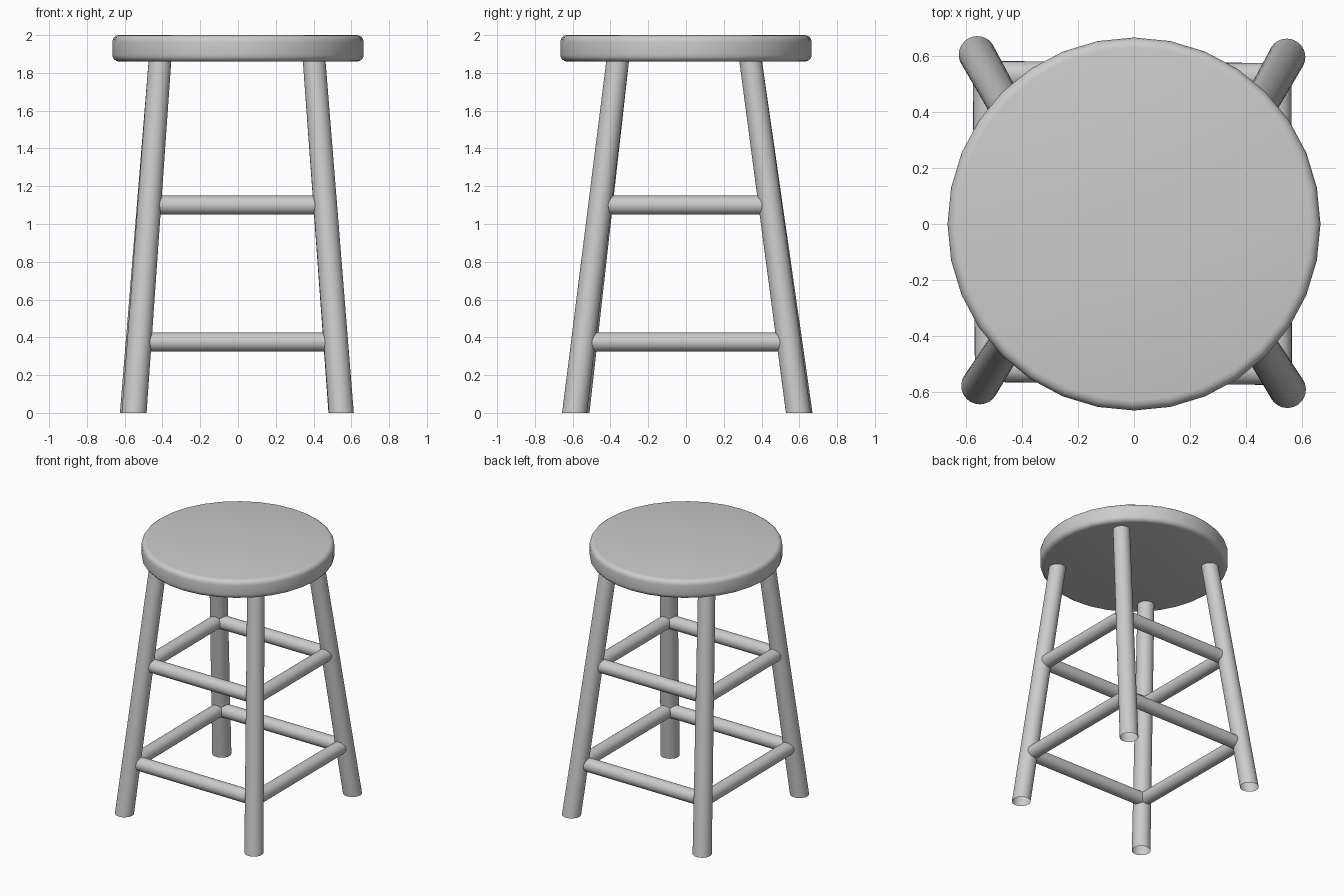
import bpy, bmesh, math
from mathutils import Vector

cube = bpy.data.objects.get("Cube")
if cube:
    bpy.data.objects.remove(cube, do_unlink=True)

grey = bpy.data.materials.new("plain_grey")
grey.use_nodes = True
colour = (0.6, 0.6, 0.6, 1)
grey.diffuse_color = colour
grey.node_tree.nodes["Principled BSDF"].inputs["Base Color"].default_value = colour


def make_object(name, bm):
    bmesh.ops.recalc_face_normals(bm, faces=bm.faces)
    mesh = bpy.data.meshes.new(name)
    bm.to_mesh(mesh)
    bm.free()
    obj = bpy.data.objects.new(name, mesh)
    mesh.materials.append(grey)
    bpy.context.collection.objects.link(obj)
    bpy.ops.object.select_all(action="DESELECT")
    obj.select_set(True)
    bpy.context.view_layer.objects.active = obj
    bpy.ops.object.shade_smooth_by_angle(angle=math.radians(40))
    return obj


def loft(name, rings, sides, u, v, caps=False):
    """Skin circles, given as (centre, radius), lying in the plane of u and v."""
    bm = bmesh.new()
    loops = []
    for centre, radius in rings:
        angles = [math.tau * i / sides for i in range(sides)]
        loops.append([bm.verts.new(centre + radius * (u * math.cos(a) + v * math.sin(a)))
                      for a in angles])
    for low, high in zip(loops, loops[1:]):
        for i in range(sides):
            j = (i + 1) % sides
            bm.faces.new((low[i], low[j], high[j], high[i]))
    if caps:
        bm.faces.new(loops[0][::-1])
        bm.faces.new(loops[-1])
    return make_object(name, bm)


X, Y, Z = Vector((1, 0, 0)), Vector((0, 1, 0)), Vector((0, 0, 1))

# Round seat with rolled edges
SEAT_R, SEAT_LOW, SEAT_TOP, ROUND = 0.665, 1.86, 2.0, 0.035
quarter = [math.pi / 2 * i / 4 for i in range(5)]
edge = [(SEAT_LOW + ROUND * (1 - math.cos(a)), SEAT_R - ROUND * (1 - math.sin(a)))
        for a in quarter]
edge += [(SEAT_TOP + SEAT_LOW - z, r) for z, r in reversed(edge)]
loft("seat", [(Z * z, r) for z, r in edge], 32, X, Y, caps=True)

# Four splayed, tapered legs, open at the floor: foot and head of each axis
legs = {
    "front_right": (Vector((-0.55, -0.577, 0)), Vector((-0.412, -0.36, 1.88))),
    "front_left": (Vector((0.547, -0.59, 0)), Vector((0.402, -0.36, 1.88))),
    "back_right": (Vector((-0.559, 0.604, 0)), Vector((-0.412, 0.34, 1.88))),
    "back_left": (Vector((0.545, 0.595, 0)), Vector((0.402, 0.34, 1.88))),
}
for name, (foot, head) in legs.items():
    loft(name + "_leg", [(foot, 0.066), (head, 0.06)], 32, X, Y)

# Two levels of rungs joining neighbouring legs
sides = {
    "front": ("front_right", "front_left", Y * 0.02),
    "back": ("back_right", "back_left", Y * -0.02),
    "right": ("front_right", "back_right", X * 0.005),
    "left": ("front_left", "back_left", X * -0.005),
}
for level, height in (("lower", 0.375), ("upper", 1.1)):
    for side, (first, second, inset) in sides.items():
        start, end = [legs[k][0].lerp(legs[k][1], height / legs[k][1].z) + inset
                      for k in (first, second)]
        along = (end - start).normalized()
        start, end = start + along * 0.02, end - along * 0.02
        loft(f"{level}_{side}_rung", [(start, 0.05), (end, 0.05)], 24, along.cross(Z), Z)
